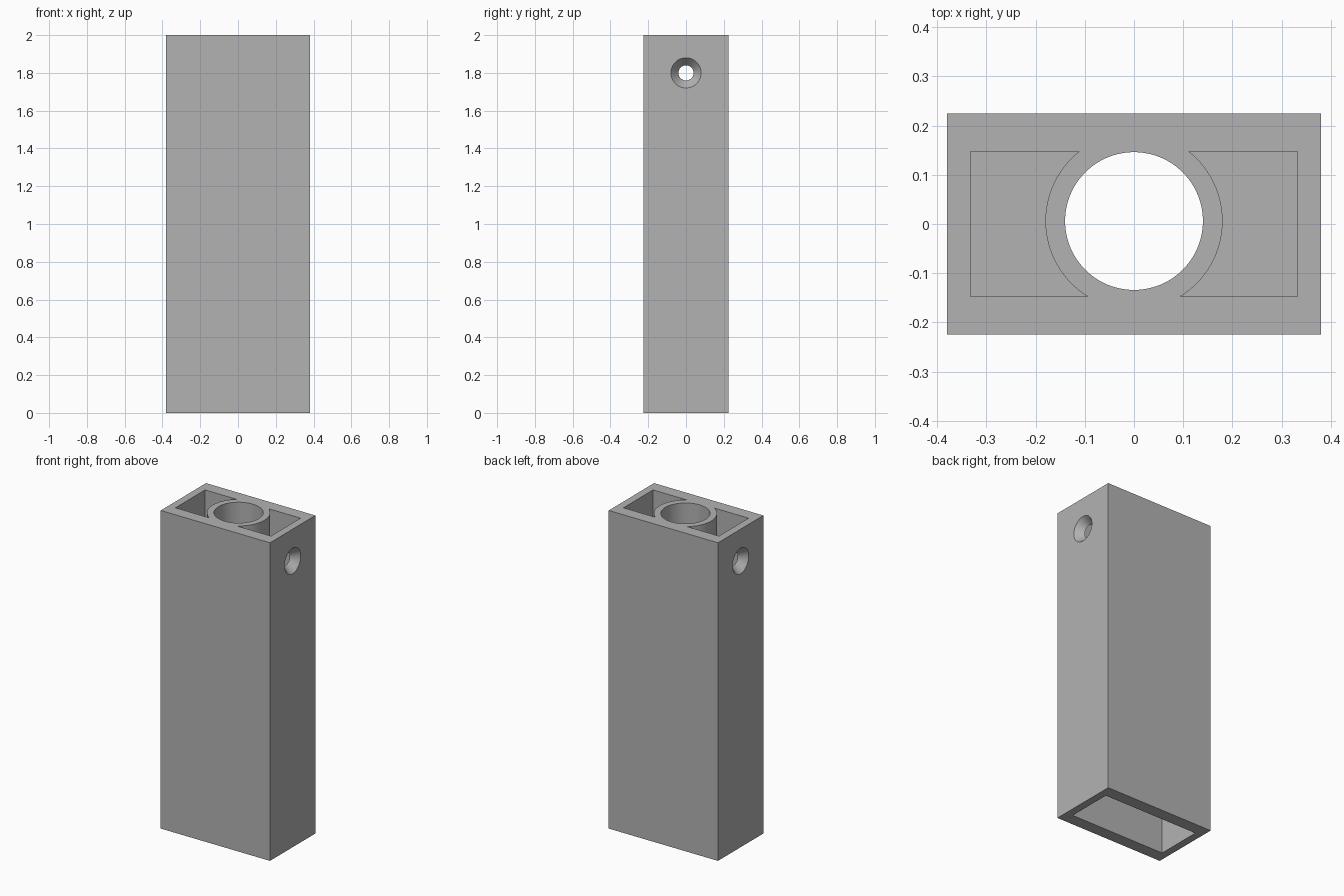
import bpy
from math import pi, radians

if "Cube" in bpy.data.objects:
    bpy.data.objects.remove(bpy.data.objects["Cube"], do_unlink=True)

W, D, H = 0.76, 0.45, 2.0          # outer size
IN_W, IN_D = 0.664, 0.294          # inner rectangle
FLOOR, CEILING = 1.1, 1.0          # partition between pockets and cavity
BORE_Y, DRILL_Z = 0.006, 1.8
WALL = (W - IN_W) / 2


def box(name, w, d, z0, z1):
    bpy.ops.mesh.primitive_cube_add(size=1, location=(0, 0, (z0 + z1) / 2))
    ob = bpy.context.object
    ob.name = name
    ob.scale = (w, d, z1 - z0)
    bpy.ops.object.transform_apply(location=True, scale=True)
    return ob


def cone(name, r1, r2, depth, loc, tilt=0):
    bpy.ops.mesh.primitive_cone_add(vertices=96, radius1=r1, radius2=r2, depth=depth,
                                    location=loc, rotation=(0, tilt, 0))
    ob = bpy.context.object
    ob.name = name
    return ob


def cut(target, cutter):
    cutter.hide_render = True
    mod = target.modifiers.new("cut", 'BOOLEAN')
    mod.operation, mod.solver, mod.object = 'DIFFERENCE', 'EXACT', cutter
    bpy.context.view_layer.objects.active = target
    bpy.ops.object.modifier_apply(modifier=mod.name)
    bpy.data.objects.remove(cutter, do_unlink=True)


# Outer block
body = box("housing", W, D, 0, H)

# Side pockets, leaving the round sleeve standing between them
pockets = box("pocket_cutter", IN_W, IN_D, FLOOR, H + 0.1)
cut(pockets, cone("sleeve_cutter", 0.18, 0.18, 3, (0, BORE_Y, 1.5)))
cut(body, pockets)

# Lower cavity, open at the bottom
cut(body, box("cavity_cutter", IN_W, IN_D, -0.1, CEILING))

# Sleeve bore, through the partition
bore_z0, bore_z1 = CEILING - 0.05, H + 0.1
cut(body, cone("bore_cutter", 0.14, 0.14, bore_z1 - bore_z0,
               (0, BORE_Y, (bore_z0 + bore_z1) / 2)))

# Cross drilling with a countersink in each end wall
cut(body, cone("drill_cutter", 0.04, 0.04, 1, (0, 0, DRILL_Z), pi / 2))
for side in (-1, 1):
    extra = 0.01                   # continues the taper past the outer face
    slope = 0.04 / WALL
    cut(body, cone("countersink_cutter", 0.04, 0.08 + slope * extra, WALL + extra,
                   (side * (W / 2 - WALL / 2 + extra / 2), 0, DRILL_Z), side * pi / 2))

# Colour and shading
mat = bpy.data.materials.new("plain_grey")
mat.use_nodes = True
grey = (0.45, 0.45, 0.45, 1)
mat.diffuse_color = grey
mat.node_tree.nodes["Principled BSDF"].inputs["Base Color"].default_value = grey
body.data.materials.clear()
body.data.materials.append(mat)

bpy.ops.object.select_all(action='DESELECT')
body.select_set(True)
bpy.context.view_layer.objects.active = body
bpy.ops.object.shade_smooth_by_angle(angle=radians(30))
